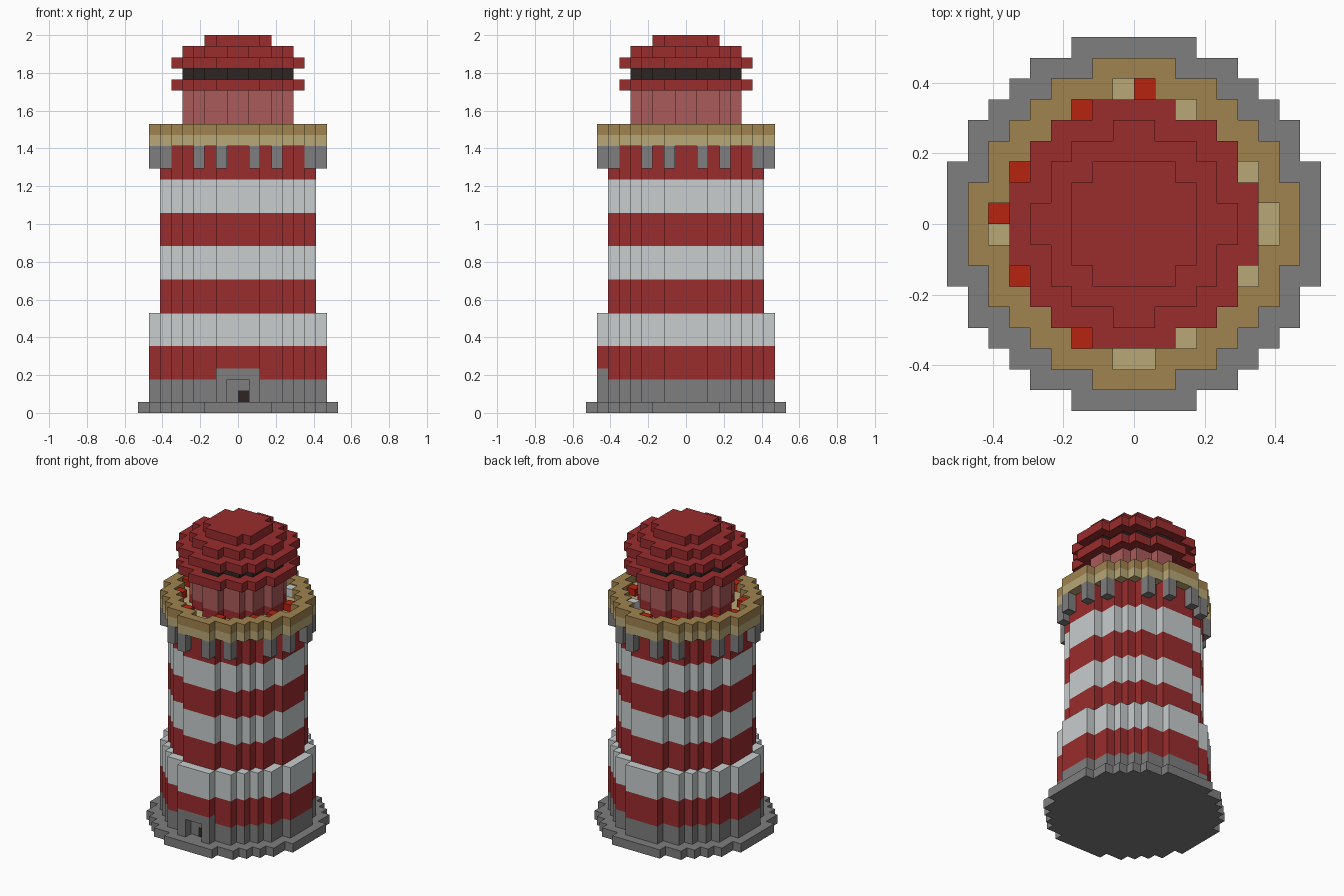
import bpy
import bmesh

if "Cube" in bpy.data.objects:
    bpy.data.objects.remove(bpy.data.objects["Cube"], do_unlink=True)

V = 2 / 34  # block size


def material(name, hex_code):
    def linear(c):
        return c / 12.92 if c <= 0.04045 else ((c + 0.055) / 1.055) ** 2.4
    rgb = [linear(int(hex_code[i:i + 2], 16) / 255) for i in range(0, 6, 2)]
    m = bpy.data.materials.new(name)
    m.use_nodes = True
    m.diffuse_color = (*rgb, 1)
    m.node_tree.nodes["Principled BSDF"].inputs["Base Color"].default_value = (*rgb, 1)
    return m


red = material("brick_red", "9A2C2D")
white = material("chalk_white", "C8CDCD")
grey = material("stone_grey", "7E7E7E")
brown = material("oak_brown", "A0834F")
tan = material("pale_tan", "B8A776")
pink = material("pink_glass", "AB5B5B")
black = material("near_black", "2E2424")
orange = material("bright_red", "B62310")


def disc(limit):
    """Block columns whose centre lies inside a circle of squared radius limit."""
    span = range(-9, 9)
    return {(i, j) for i in span for j in span
            if (i + 0.5) ** 2 + (j + 0.5) ** 2 < limit}


def layer(name, cells, z0, z1, mat):
    """Extrude a set of block columns between two heights, keeping only outer faces."""
    bm = bmesh.new()

    def face(*points):
        bm.faces.new([bm.verts.new((x * V, y * V, z * V)) for x, y, z in points])

    for i, j in cells:
        corners = [(i, j), (i + 1, j), (i + 1, j + 1), (i, j + 1)]
        face(*[(x, y, z1) for x, y in corners])
        face(*[(x, y, z0) for x, y in reversed(corners)])
        sides = [(0, -1), (1, 0), (0, 1), (-1, 0)]
        for k, (di, dj) in enumerate(sides):
            if (i + di, j + dj) not in cells:
                a, b = corners[k], corners[(k + 1) % 4]
                face((*a, z0), (*b, z0), (*b, z1), (*a, z1))
    bmesh.ops.remove_doubles(bm, verts=bm.verts, dist=V / 100)
    mesh = bpy.data.meshes.new(name)
    bm.to_mesh(mesh)
    bm.free()
    mesh.materials.append(mat)
    obj = bpy.data.objects.new(name, mesh)
    bpy.context.collection.objects.link(obj)
    return obj


def mirrored(cells):
    """Repeat columns in all four quadrants and across the diagonal."""
    out = set()
    for i, j in cells:
        for a, b in ((i, j), (j, i)):
            out |= {(a, b), (-1 - a, b), (a, -1 - b), (-1 - a, -1 - b)}
    return out


plinth, wide, shaft = disc(80), disc(60), disc(46)
eave, lantern, cap = disc(34), disc(21), disc(9)

# Plinth and doorway
doorway = {(-1, -8), (0, -8)}
surround = {(i, -8) for i in range(-2, 2)}
layer("plinth", plinth, 0, 1, grey)
layer("stone_footing", wide - doorway, 1, 3, grey)
layer("door_lintel", surround, 3, 4, grey)
door = layer("door_opening", {(0, -8)}, 1, 2, black)
door.scale.y = 0.05
door.location.y = -7 * V * 0.95 - 0.002

# Striped lower drum
layer("lower_red_band_bottom", wide - surround, 3, 4, red)
layer("lower_red_band", wide, 4, 6, red)
layer("lower_white_band", wide, 6, 9, white)

# Striped shaft
for n, z in enumerate(range(9, 24, 3)):
    layer(f"shaft_band_{n + 1}", shaft, z, z + 3, white if n % 2 else red)

# Gallery with corbels and parapet
layer("corbels", mirrored([(1, 7), (3, 6)]), 22, 24, grey)
layer("gallery_floor", wide, 24, 25, tan)
layer("parapet", wide - disc(38) - mirrored([(0, 6)]), 25, 26, brown)

# Flowers on the gallery
flowers = {(0, 6), (-3, 5), (-6, 2), (-7, 0), (-6, -3), (-3, -6),
           (1, -6), (4, -4), (5, -2), (5, 1)}
layer("red_flowers", flowers, 25, 25.8, orange)
layer("white_flower", {(3, 4)}, 25, 25.9, white)

# Lantern room and stepped roof
layer("lantern_base", lantern, 25, 26, red)
layer("lantern_glass", lantern, 26, 29, pink)
layer("lower_eave", eave, 29, 30, red)
layer("dark_vent", lantern, 30, 31, black)
layer("upper_eave", eave, 31, 32, red)
layer("roof_step", lantern, 32, 33, red)
layer("roof_cap", cap, 33, 34, red)
